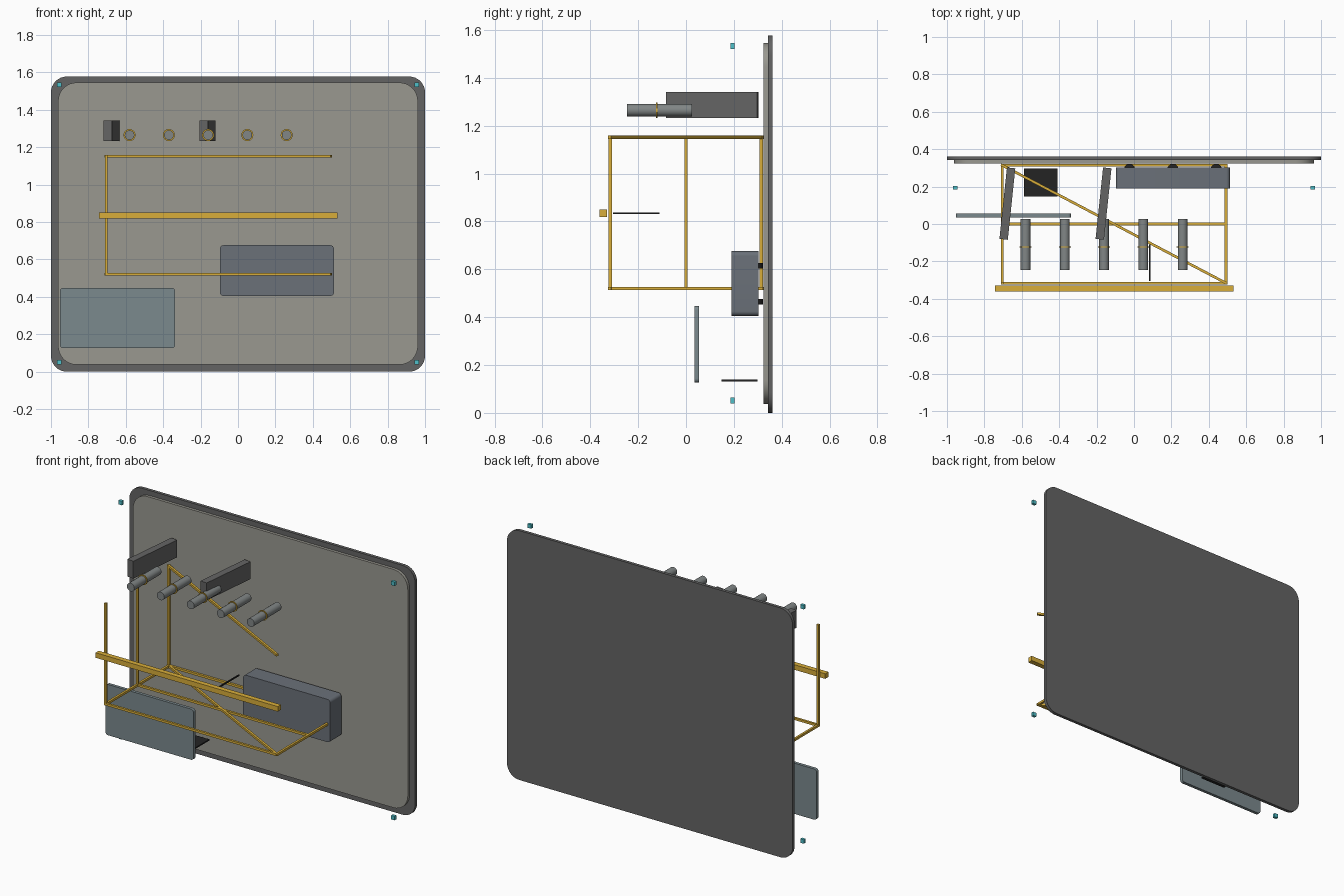
import bpy, bmesh, math
from mathutils import Vector, Matrix

if "Cube" in bpy.data.objects:
    bpy.data.objects.remove(bpy.data.objects["Cube"])


def mat(name, r, g, b):
    m = bpy.data.materials.new(name)
    m.diffuse_color = (*[(c / 255) ** 2.2 for c in (r, g, b)], 1)
    m.use_nodes = True
    m.node_tree.nodes["Principled BSDF"].inputs["Base Color"].default_value = m.diffuse_color
    return m


GOLD = mat("gold", 215, 172, 60)
DARK = mat("dark_grey", 100, 100, 100)
PANEL = mat("panel_grey", 152, 151, 143)
STEEL = mat("steel", 128, 133, 133)
SLATE = mat("slate", 106, 112, 120)
BLUE = mat("blue_grey", 122, 136, 140)
CYAN = mat("cyan", 80, 190, 200)
BLACK = mat("black", 40, 40, 40)


def finish(bm, name, m, smooth=False):
    me = bpy.data.meshes.new(name)
    bm.to_mesh(me)
    bm.free()
    ob = bpy.data.objects.new(name, me)
    bpy.context.collection.objects.link(ob)
    me.materials.append(m)
    if smooth:
        bpy.ops.object.select_all(action='DESELECT')
        ob.select_set(True)
        bpy.context.view_layer.objects.active = ob
        bpy.ops.object.shade_smooth_by_angle(angle=math.radians(35))
    return ob


def box(name, x, y, z, m, turn=0, radius=0):
    """Box from ranges; radius rounds the corners seen from the front."""
    bm = bmesh.new()
    c = Vector(((x[0] + x[1]) / 2, (y[0] + y[1]) / 2, (z[0] + z[1]) / 2))
    bmesh.ops.create_cube(bm, size=1)
    bmesh.ops.scale(bm, vec=(x[1] - x[0], y[1] - y[0], z[1] - z[0]), verts=bm.verts)
    if radius:
        edges = [e for e in bm.edges
                 if abs(e.verts[0].co.y - e.verts[1].co.y) > 1e-4]
        bmesh.ops.bevel(bm, geom=edges, offset=radius, segments=8,
                        profile=0.5, affect='EDGES')
    bm.transform(Matrix.Translation(c) @ Matrix.Rotation(turn, 4, 'Z'))
    return finish(bm, name, m, radius > 0)


def beam(name, a, b, m, t=0.014):
    """Square bar between two points."""
    a, b = Vector(a), Vector(b)
    d = b - a
    up = Vector((0, 0, 1)) if abs(d.normalized().z) < 0.9 else Vector((0, 1, 0))
    side = d.normalized().cross(up)
    rot = Matrix((d.normalized(), side, d.normalized().cross(side))).transposed().to_4x4()
    if rot.determinant() < 0:
        rot = rot @ Matrix.Scale(-1, 4, (0, 1, 0))
    bm = bmesh.new()
    bmesh.ops.create_cube(bm, size=1)
    bmesh.ops.scale(bm, vec=(d.length + t, t, t), verts=bm.verts)
    bm.transform(Matrix.Translation((a + b) / 2) @ rot)
    return finish(bm, name, m)


def cylinder(name, centre, r, length, m, axis='Y', seg=24):
    bm = bmesh.new()
    bmesh.ops.create_cone(bm, cap_ends=True, segments=seg, radius1=r, radius2=r, depth=length)
    rot = Matrix.Rotation(math.pi / 2, 4, 'X') if axis == 'Y' else Matrix()
    bm.transform(Matrix.Translation(centre) @ rot)
    return finish(bm, name, m, True)


# Back panel: dark backing and lighter front plate
box("back_panel", (-1, 1), (0.342, 0.362), (0, 1.578), DARK, radius=0.085)
box("front_plate", (-0.962, 0.962), (0.324, 0.345), (0.037, 1.546), PANEL, radius=0.1)

# Corner markers
for x in (-0.955, 0.955):
    for z in (0.051, 1.534):
        box("corner_marker", (x - 0.0125, x + 0.0125), (0.185, 0.203),
            (z - 0.0125, z + 0.0125), CYAN)

# Open gold frame: posts, floor rails and diagonals
L, R, F, B, LO, HI = -0.704, 0.492, -0.316, 0.314, 0.52, 1.152
for y in (F, 0, B):
    beam("frame_post", (L, y, LO), (L, y, HI), GOLD)
    beam("floor_rail", (L, y, LO), (R, y, LO), GOLD)
for x in (L, R):
    beam("side_rail", (x, F, LO), (x, B, LO), GOLD)
for z in (LO, HI):
    beam("diagonal_brace", (L, B, z), (R, F, z), GOLD)

# Front crossbar and needle
box("front_bar", (-0.744, 0.532), (-0.362, -0.33), (0.819, 0.851), GOLD)
box("needle", (0.08, 0.088), (-0.305, -0.11), (0.831, 0.838), BLACK)

# Row of rods with gold collars
for i in range(5):
    x = -0.58 + 0.21 * i
    cylinder("rod", (x, -0.11, 1.265), 0.026, 0.272, STEEL)
    cylinder("rod_collar", (x, -0.123, 1.265), 0.032, 0.006, GOLD)

# Angled blocks
for x in (-0.677, -0.163):
    box("angled_block", (x - 0.0225, x + 0.0225), (-0.083, 0.301),
        (1.232, 1.342), DARK, turn=math.radians(-6))

# Control box and its rear mounts
box("control_box", (-0.097, 0.513), (0.19, 0.302), (0.405, 0.676), SLATE, radius=0.02)
for x in (-0.024, 0.208, 0.44):
    for z in (0.464, 0.615):
        cylinder("rear_mount", (x, 0.29, z), 0.031, 0.023, BLACK, axis='Z')

# Tablet and the small shelf behind it
box("tablet", (-0.953, -0.336), (0.035, 0.055), (0.126, 0.447), BLUE, radius=0.018)
box("small_shelf", (-0.587, -0.41), (0.148, 0.298), (0.132, 0.14), BLACK)
